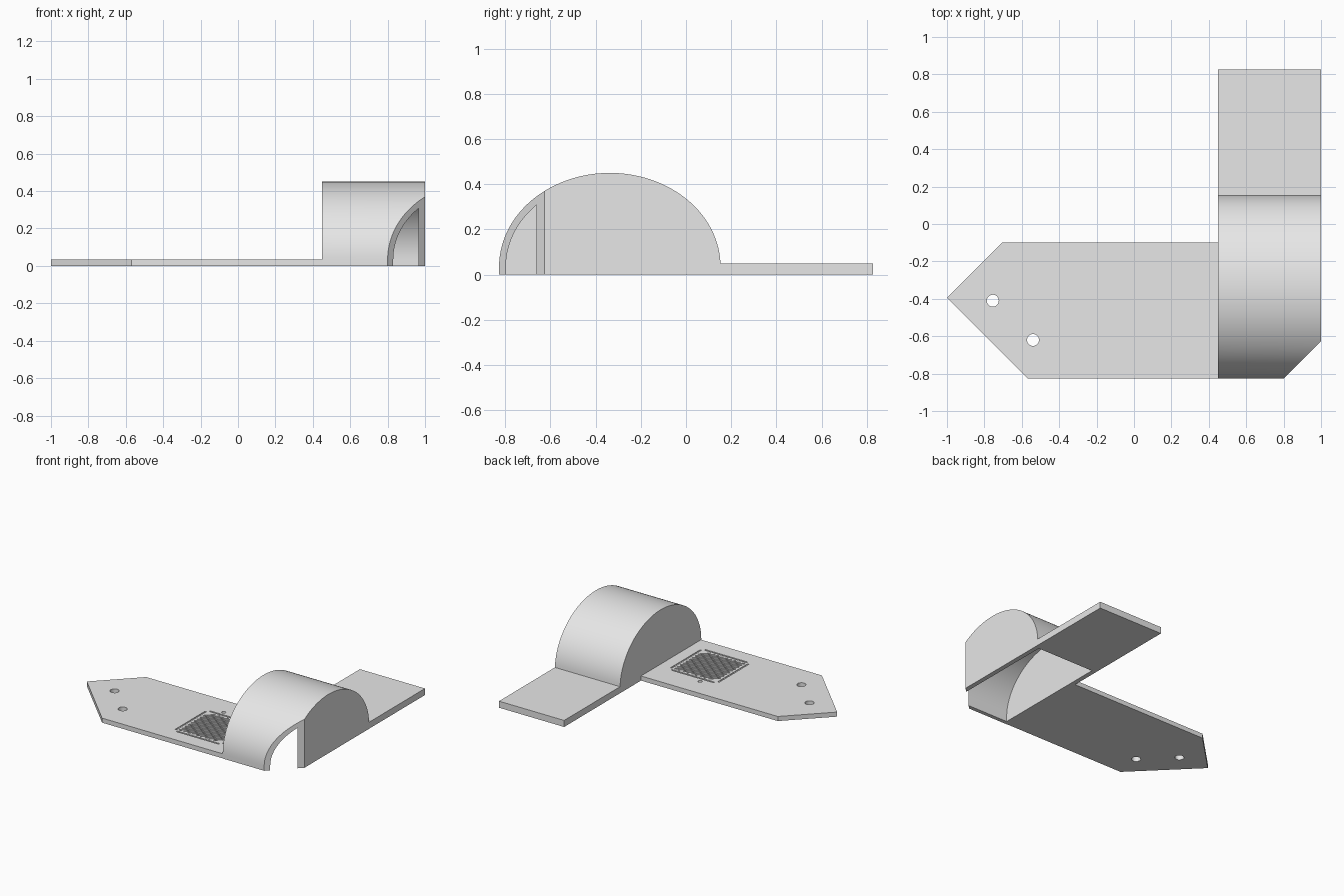
import bpy, bmesh, math
from mathutils import Matrix, Vector

cube = bpy.data.objects.get("Cube")
if cube:
    bpy.data.objects.remove(cube, do_unlink=True)

grey = bpy.data.materials.new("light grey")
grey.use_nodes = True
grey.diffuse_color = (0.8, 0.8, 0.8, 1)
grey.node_tree.nodes["Principled BSDF"].inputs["Base Color"].default_value = (0.8, 0.8, 0.8, 1)


def new_object(name, bm):
    bmesh.ops.recalc_face_normals(bm, faces=bm.faces[:])
    mesh = bpy.data.meshes.new(name)
    bm.to_mesh(mesh)
    bm.free()
    mesh.materials.append(grey)
    obj = bpy.data.objects.new(name, mesh)
    bpy.context.collection.objects.link(obj)
    return obj


def add_prism(bm, points, offset):
    """Extrude a closed outline along an offset."""
    face = bm.faces.new([bm.verts.new(p) for p in points])
    result = bmesh.ops.extrude_face_region(bm, geom=[face])
    verts = [v for v in result["geom"] if isinstance(v, bmesh.types.BMVert)]
    bmesh.ops.translate(bm, verts=verts, vec=offset)


def prism(name, points, offset):
    bm = bmesh.new()
    add_prism(bm, points, offset)
    return new_object(name, bm)


def cut(obj, cutter):
    """Subtract the cutter, keep the result and drop the cutter."""
    cutter.hide_render = True
    mod = obj.modifiers.new("cut", 'BOOLEAN')
    mod.operation = 'DIFFERENCE'
    mod.solver = 'EXACT'
    mod.object = cutter
    deps = bpy.context.evaluated_depsgraph_get()
    mesh = bpy.data.meshes.new_from_object(obj.evaluated_get(deps))
    obj.modifiers.clear()
    obj.data = mesh
    bpy.data.objects.remove(cutter, do_unlink=True)


def arch(x, width, height, start, steps=56):
    """Half ellipse in the yz plane, from back to front."""
    angles = [start + (math.pi - start) * i / steps for i in range(steps + 1)]
    return [(x, -0.337 + width * math.cos(a), 0.035 + height * math.sin(a)) for a in angles]


# Arched housing and back tab share one side profile
X0, X1, WALL, TAB = 0.45, 1.0, 0.035, 0.05
profile = arch(X0, 0.49, 0.415, 0.036)
profile += [(X0, profile[-1][1], 0), (X0, 0.827, 0), (X0, 0.827, TAB)]
housing = prism("arched_housing_with_tab", profile, (X1 - X0, 0, 0))

# Hollow inside, open underneath
inner = arch(X0 + WALL, 0.46, 0.385, 0)
inner += [(X0 + WALL, inner[-1][1], -0.1), (X0 + WALL, inner[0][1], -0.1)]
cut(housing, prism("cavity_cutter", inner, (X1 - X0 - 2 * WALL, 0, 0)))

# Front left corner sliced off, exposing the cavity
corner = [(0.7, -0.927, -0.1), (1.1, -0.527, -0.1), (1.1, -0.927, -0.1)]
cut(housing, prism("corner_cutter", corner, (0, 0, 1)))

# Flat pointed side plate
THICK = 0.035
outline = [(X0, -0.1), (-0.705, -0.1), (-1, -0.395), (-0.57, -0.825), (X0, -0.825)]
plate = prism("pointed_plate", [(x, y, 0) for x, y in outline], (0, 0, THICK))

# Two screw holes
bm = bmesh.new()
for x, y in [(-0.755, -0.41), (-0.54, -0.62)]:
    bmesh.ops.create_cone(bm, cap_ends=True, segments=32, radius1=0.032, radius2=0.032,
                          depth=0.3, matrix=Matrix.Translation((x, y, 0)))
cut(plate, new_object("hole_cutter", bm))

# Shallow square of engraved diagonal grooves with a small dot beside it
DEPTH = 0.005
bm = bmesh.new()


def groove(a, b, width=0.012):
    a, b = Vector(a), Vector(b)
    side = (b - a).orthogonal().normalized() * width / 2
    points = [a + side, b + side, b - side, a - side]
    add_prism(bm, [(p.x, p.y, THICK - DEPTH) for p in points], (0, 0, 0.05))


cx, cy, half = 0.155, -0.505, 0.2
for s in (-1, 1):
    groove((cx - half + 0.02, cy + s * half), (cx + half - 0.02, cy + s * half))
    groove((cx + s * half, cy - half + 0.02), (cx + s * half, cy + half - 0.02))
reach = half - 0.025
for i in range(-8, 9):
    shift = i * 0.036
    lo, hi = max(-reach, shift - reach), min(reach, shift + reach)
    groove((cx + lo, cy + lo - shift), (cx + hi, cy + hi - shift))
bmesh.ops.create_cone(bm, cap_ends=True, segments=20, radius1=0.015, radius2=0.015, depth=0.05,
                      matrix=Matrix.Translation((0.065, -0.263, THICK - DEPTH + 0.025)))
cut(plate, new_object("groove_cutter", bm))

# Smooth curves, crisp edges
bpy.ops.object.select_all(action='DESELECT')
for obj in (housing, plate):
    obj.select_set(True)
    bpy.context.view_layer.objects.active = obj
bpy.ops.object.shade_smooth_by_angle(angle=math.radians(25))
